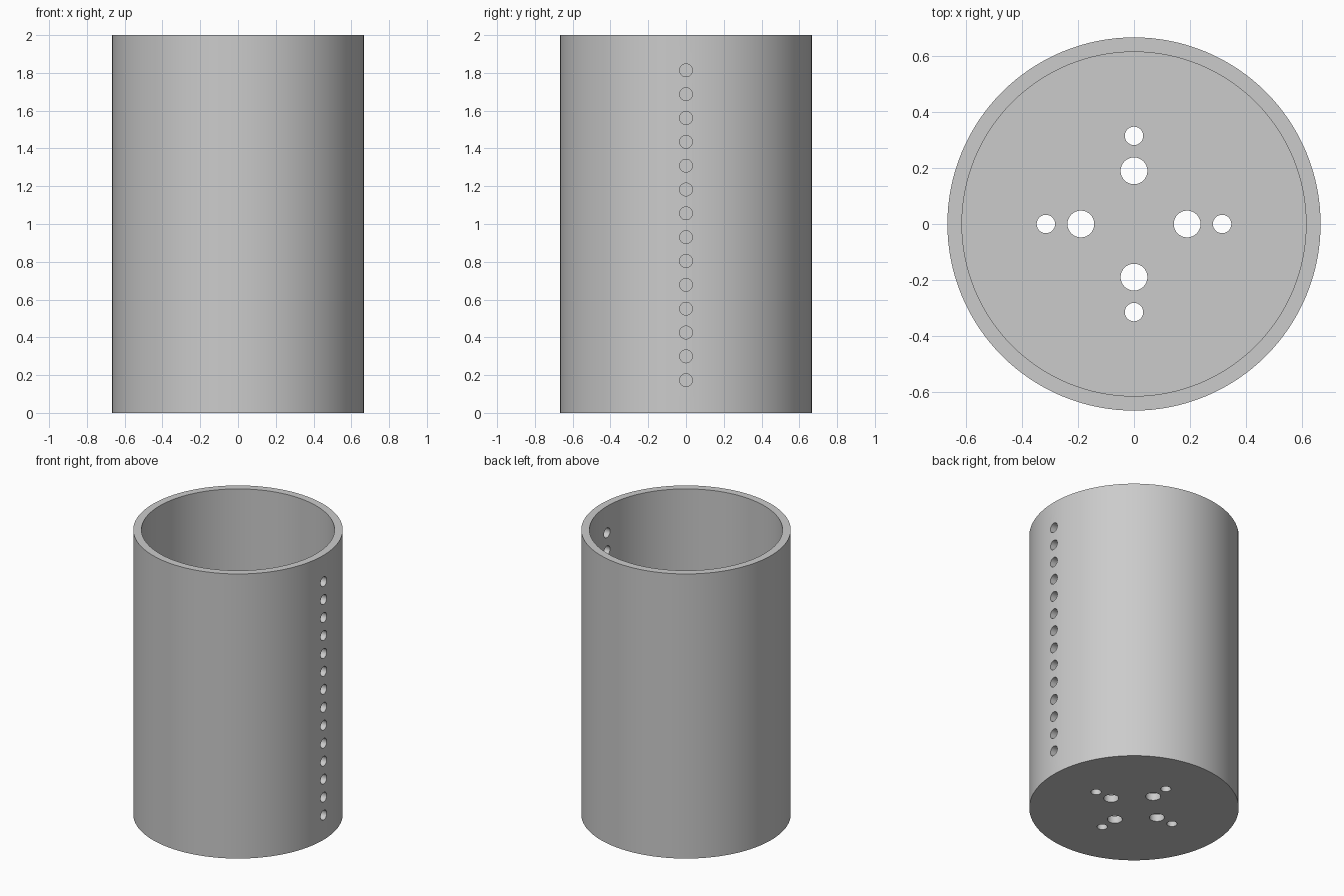
import bpy, bmesh, math
from mathutils import Matrix, Vector

old = bpy.data.objects.get("Cube")
if old:
    bpy.data.objects.remove(old)

OUTER, INNER, HEIGHT, FLOOR = 0.667, 0.615, 2.0, 0.05
SEGMENTS = 128

grey = bpy.data.materials.new("light_grey")
grey.use_nodes = True
colour = (0.6, 0.6, 0.6, 1)
grey.diffuse_color = colour
grey.node_tree.nodes["Principled BSDF"].inputs["Base Color"].default_value = colour


def add_rod(bm, radius, length, centre, rotation=Matrix(), sides=32):
    """Add a capped cylinder to the mesh."""
    bmesh.ops.create_cone(bm, cap_ends=True, segments=sides, radius1=radius,
                          radius2=radius, depth=length,
                          matrix=Matrix.Translation(Vector(centre)) @ rotation)


def make_object(name, bm):
    mesh = bpy.data.meshes.new(name)
    bm.to_mesh(mesh)
    bm.free()
    mesh.materials.append(grey)
    obj = bpy.data.objects.new(name, mesh)
    bpy.context.collection.objects.link(obj)
    return obj


# Solid cylinder body
bm = bmesh.new()
add_rod(bm, OUTER, HEIGHT, (0, 0, HEIGHT / 2), sides=SEGMENTS)
body = make_object("perforated_cup", bm)

# Cavity, open at the top
bm = bmesh.new()
add_rod(bm, INNER, HEIGHT, (0, 0, FLOOR + HEIGHT / 2), sides=SEGMENTS)
cavity = make_object("cavity_cutter", bm)

# Column of side holes and cross of floor holes
bm = bmesh.new()
sideways = Matrix.Rotation(math.pi / 2, 4, 'Y')
for i in range(14):
    add_rod(bm, 0.034, 0.3, (0.64, 0, 0.173 + i * 0.1262), sideways)
for i in range(4):
    turn = Matrix.Rotation(i * math.pi / 2, 3, 'Z')
    for distance, radius in ((0.19, 0.048), (0.315, 0.033)):
        add_rod(bm, radius, 0.3, turn @ Vector((distance, 0, 0)))
holes = make_object("hole_cutter", bm)

# Cut the body
bpy.ops.object.select_all(action='DESELECT')
body.select_set(True)
bpy.context.view_layer.objects.active = body
for cutter in (cavity, holes):
    cutter.hide_render = True
    mod = body.modifiers.new(cutter.name, 'BOOLEAN')
    mod.operation = 'DIFFERENCE'
    mod.solver = 'EXACT'
    mod.object = cutter
    bpy.ops.object.modifier_apply(modifier=mod.name)
    bpy.data.objects.remove(cutter)

bpy.ops.object.shade_smooth_by_angle(angle=math.radians(30))
